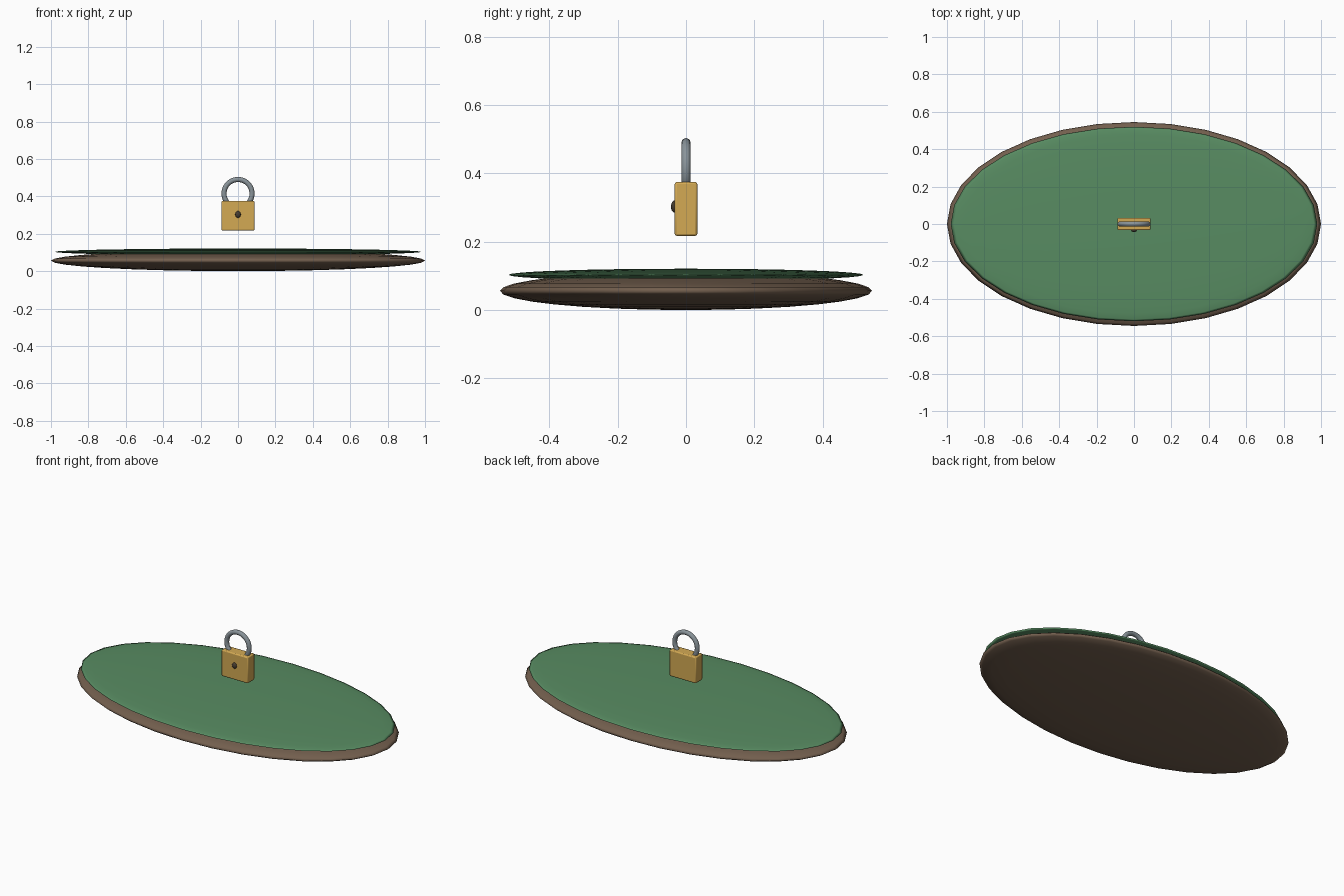
import bpy
import math

if "Cube" in bpy.data.objects:
    bpy.data.objects.remove(bpy.data.objects["Cube"])


def material(name, r, g, b):
    """Flat colour given as sRGB 0-255, stored as linear."""
    mat = bpy.data.materials.new(name)
    lin = [((c / 255 + 0.055) / 1.055) ** 2.4 for c in (r, g, b)]
    mat.diffuse_color = (*lin, 1)
    mat.use_nodes = True
    mat.node_tree.nodes["Principled BSDF"].inputs["Base Color"].default_value = mat.diffuse_color
    return mat


def finish(name, mat, scale=(1, 1, 1), angle=60):
    """Name, scale, colour and smooth the newest object."""
    obj = bpy.context.object
    obj.name = name
    obj.scale = scale
    bpy.ops.object.transform_apply(location=False, rotation=True, scale=True)
    obj.data.materials.append(mat)
    bpy.ops.object.shade_smooth_by_angle(angle=math.radians(angle))
    return obj


def ellipsoid(name, mat, centre, radii, segments=32, rings=16):
    bpy.ops.mesh.primitive_uv_sphere_add(segments=segments, ring_count=rings,
                                         location=centre)
    return finish(name, mat, radii, 180)


earth = material("earth brown", 115, 95, 78)
grass = material("grass green", 88, 140, 98)
brass = material("brass", 212, 170, 84)
steel = material("steel grey", 138, 148, 154)
dark = material("dark keyhole", 70, 60, 48)

# Ground: flattened earth mound with a thinner grass layer on top
ellipsoid("earth_base", earth, (0, 0, 0.056), (1, 0.545, 0.056))
ellipsoid("grass_layer", grass, (0, 0, 0.103), (0.98, 0.52, 0.018))

# Floating padlock body with softened edges
bpy.ops.mesh.primitive_cube_add(size=1, location=(0, 0, 0.296))
body = finish("lock_body", brass, (0.176, 0.066, 0.158))
bevel = body.modifiers.new("soft_edges", 'BEVEL')
bevel.width = 0.006
bevel.segments = 2

# Ring shackle, lower part sunk into the body
bpy.ops.mesh.primitive_torus_add(major_segments=40, minor_segments=12,
                                 major_radius=0.075, minor_radius=0.0135,
                                 location=(0, 0, 0.415),
                                 rotation=(math.pi / 2, 0, 0))
finish("shackle", steel)

# Keyhole button on the front face
ellipsoid("keyhole", dark, (0, -0.033, 0.303), (0.015, 0.011, 0.018), 16, 10)
